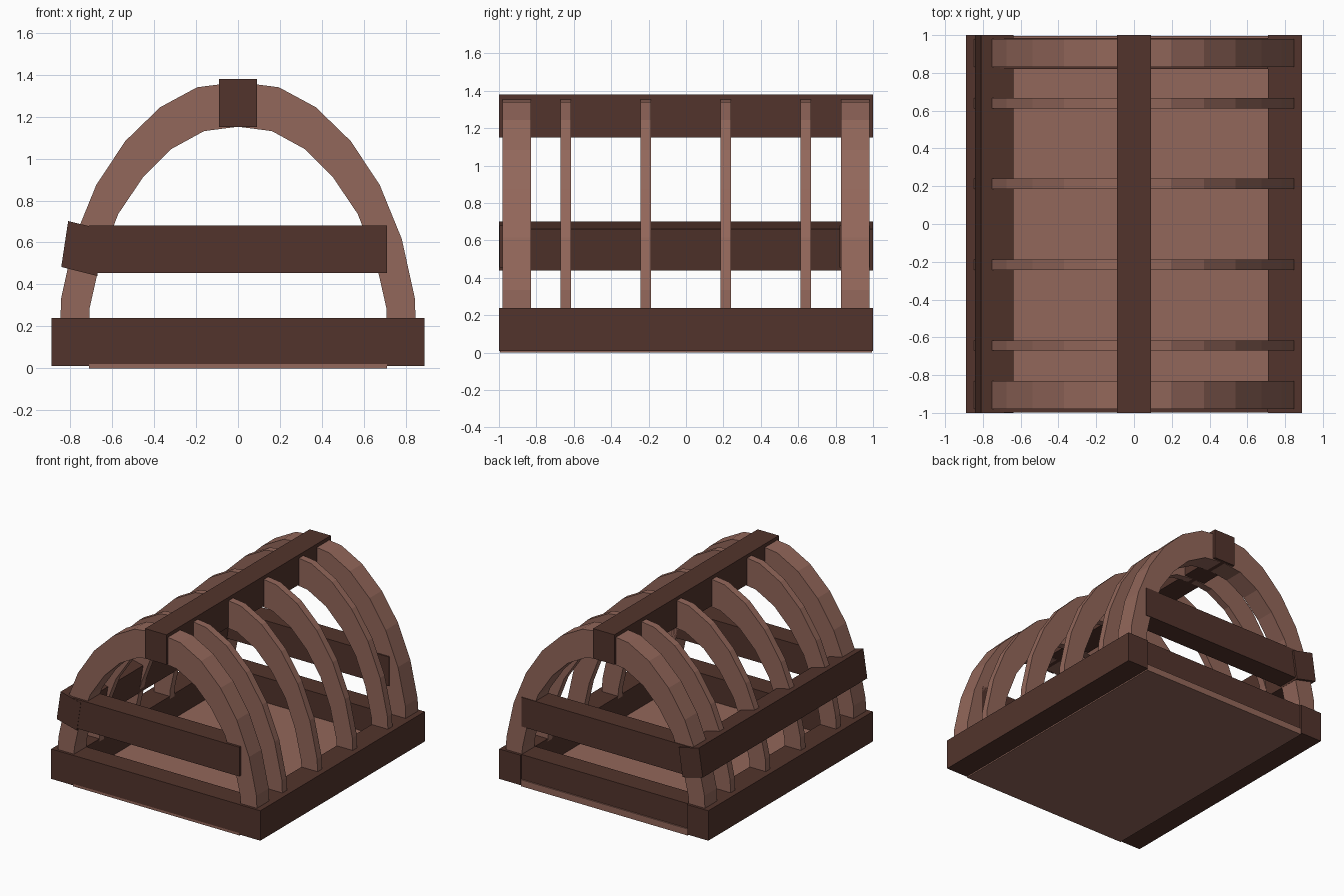
import bpy

if "Cube" in bpy.data.objects:
    bpy.data.objects.remove(bpy.data.objects["Cube"])


def material(name, rgb):
    m = bpy.data.materials.new(name)
    m.diffuse_color = (*rgb, 1)
    m.use_nodes = True
    m.node_tree.nodes["Principled BSDF"].inputs["Base Color"].default_value = m.diffuse_color
    return m


dark = material("dark_wood", (0.085, 0.034, 0.025))
light = material("light_wood", (0.29, 0.135, 0.103))


def prism(name, profile, y0, y1, mat):
    """Extrude an (x, z) outline from y0 to y1."""
    n = len(profile)
    verts = [(x, y, z) for y in (y0, y1) for x, z in profile]
    faces = [tuple(range(n)), tuple(range(2 * n - 1, n - 1, -1))]
    faces += [(i, i + n, (i + 1) % n + n, (i + 1) % n) for i in range(n)]
    me = bpy.data.meshes.new(name)
    me.from_pydata(verts, [], faces)
    me.materials.append(mat)
    ob = bpy.data.objects.new(name, me)
    bpy.context.collection.objects.link(ob)
    return ob


def box(name, x0, x1, y0, y1, z0, z1, mat):
    # outline runs counter-clockwise seen from the front
    return prism(name, [(x0, z0), (x1, z0), (x1, z1), (x0, z1)], y0, y1, mat)


# Floor panel
box("floor", -0.71, 0.71, -0.995, 0.995, 0, 0.05, light)

# Base side rails and ridge beam
box("base_rail_left", -0.89, -0.71, -1, 1, 0.01, 0.24, dark)
box("base_rail_right", 0.71, 0.89, -1, 1, 0.01, 0.24, dark)
box("ridge_beam", -0.09, 0.09, -1, 1, 1.15, 1.38, dark)

# Cross boards at both ends, low and middle
for end, y0, y1 in (("front", -0.998, -0.83), ("back", 0.82, 0.985)):
    box(end + "_base_board", -0.71, 0.71, y0, y1, 0.02, 0.24, dark)
    box(end + "_middle_board", -0.71, 0.71, y0, y1, 0.455, 0.68, dark)

# Tilted middle rail, left side only
prism("middle_rail_left",
      [(-0.843, 0.483), (-0.671, 0.44), (-0.638, 0.66), (-0.81, 0.702)],
      -1, 1, dark)

# Arched ribs: half outlines mirrored about x = 0
outer = [(0.855, 0.03), (0.843, 0.336), (0.781, 0.617), (0.676, 0.874),
         (0.538, 1.083), (0.371, 1.245), (0.195, 1.34), (0, 1.365)]
inner = [(0.718, 0.03), (0.707, 0.29), (0.655, 0.52), (0.571, 0.736),
         (0.452, 0.912), (0.319, 1.045), (0.162, 1.131), (0, 1.152)]


def full(half):
    return half + [(-x, z) for x, z in half[-2::-1]]


arch = full(outer) + full(inner)[::-1]
for i, (y, w) in enumerate([(-0.905, 0.15), (-0.643, 0.055), (-0.215, 0.055),
                            (0.213, 0.055), (0.64, 0.055), (0.905, 0.15)]):
    prism(f"arch_rib_{i + 1}", arch, y - w / 2, y + w / 2, light)
